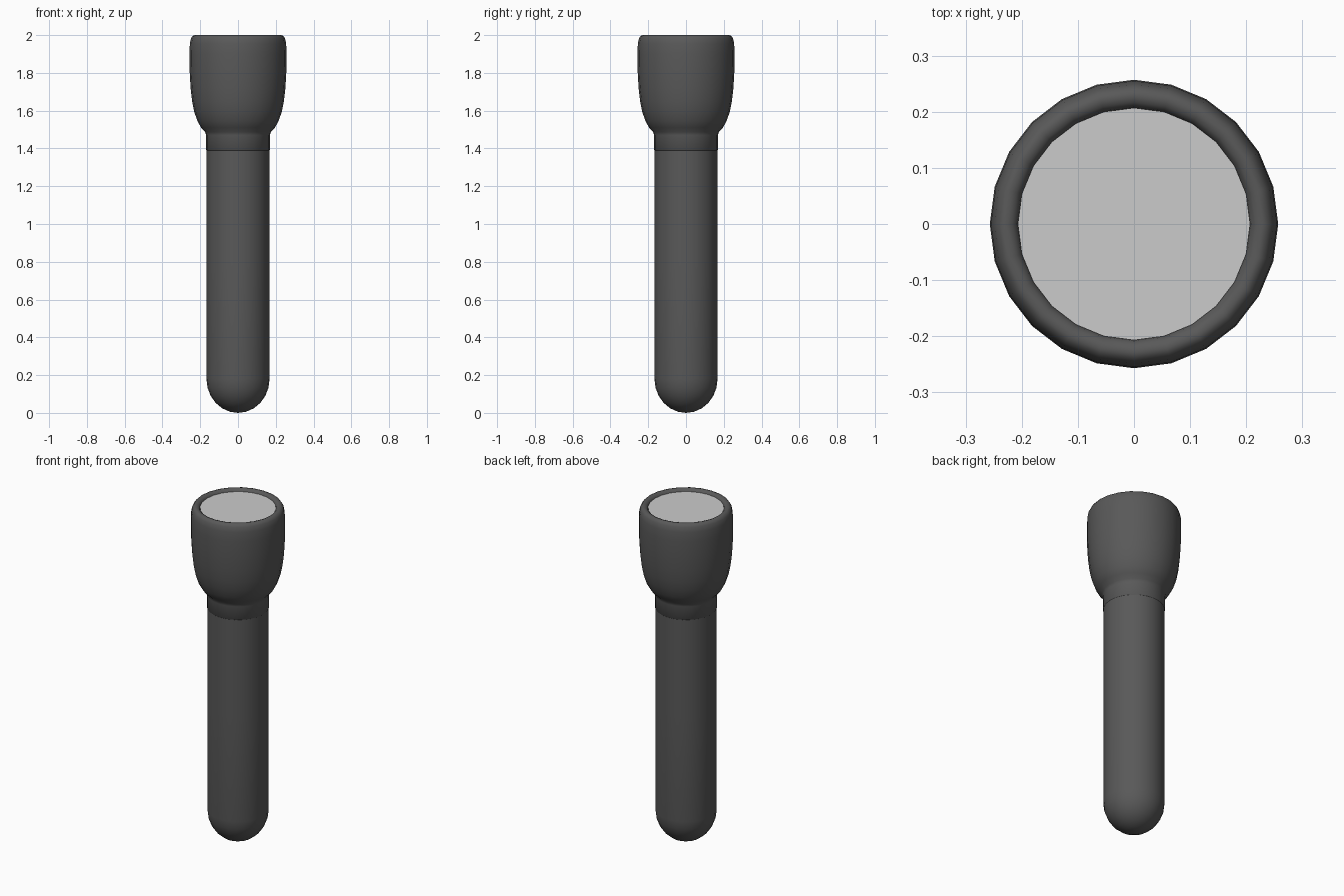
import bpy, bmesh, math

if "Cube" in bpy.data.objects:
    bpy.data.objects.remove(bpy.data.objects["Cube"])

SEG = 24

dark = bpy.data.materials.new("dark_casing")
dark.diffuse_color = (0.1, 0.1, 0.1, 1)
dark.use_nodes = True
dark.node_tree.nodes["Principled BSDF"].inputs["Base Color"].default_value = dark.diffuse_color


def lathe(name, profile, mat=None, angle=50):
    """Revolve (radius, z) points around z; radius 0 makes a pole."""
    bm = bmesh.new()
    rings = []
    for r, z in profile:
        if r == 0:
            rings.append([bm.verts.new((0, 0, z))] * SEG)
        else:
            rings.append([bm.verts.new((r * math.cos(2 * math.pi * i / SEG),
                                        r * math.sin(2 * math.pi * i / SEG), z))
                          for i in range(SEG)])
    for a, b in zip(rings, rings[1:]):
        for i in range(SEG):
            j = (i + 1) % SEG
            corners = list(dict.fromkeys((a[i], a[j], b[j], b[i])))
            bm.faces.new(corners)
    bmesh.ops.recalc_face_normals(bm, faces=bm.faces)
    mesh = bpy.data.meshes.new(name)
    bm.to_mesh(mesh)
    bm.free()
    obj = bpy.data.objects.new(name, mesh)
    bpy.context.collection.objects.link(obj)
    if mat:
        mesh.materials.append(mat)
    bpy.ops.object.select_all(action='DESELECT')
    obj.select_set(True)
    bpy.context.view_layer.objects.active = obj
    bpy.ops.object.shade_smooth_by_angle(angle=math.radians(angle))
    return obj


# Handle: long tube with a rounded butt end
R = 0.167
butt = [(R * math.sin(t), 0.18 * (1 - math.cos(t)))
        for t in (math.radians(a) for a in range(15, 91, 15))]
lathe("handle", [(0, 0)] + butt + [(R, 0.8), (R, 1.39)], dark)

# Head: collar over the handle, flared cup, and rounded rim rolling in to the lens
lathe("head", [(R, 1.39), (0.169, 1.392), (0.169, 1.47), (0.174, 1.487),
               (0.195, 1.51), (0.215, 1.545), (0.232, 1.595), (0.243, 1.65),
               (0.251, 1.72), (0.256, 1.81), (0.257, 1.9), (0.255, 1.955),
               (0.249, 1.983), (0.24, 1.996), (0.229, 2.0), (0.217, 1.996),
               (0.209, 1.988), (0.206, 1.975)], dark, 60)

# Lens: flat disc just below the rim
lathe("lens", [(0.207, 1.985), (0, 1.985)])
lens = bpy.data.objects["lens"]
for p in lens.data.polygons:
    if p.normal.z < 0:
        p.flip()
